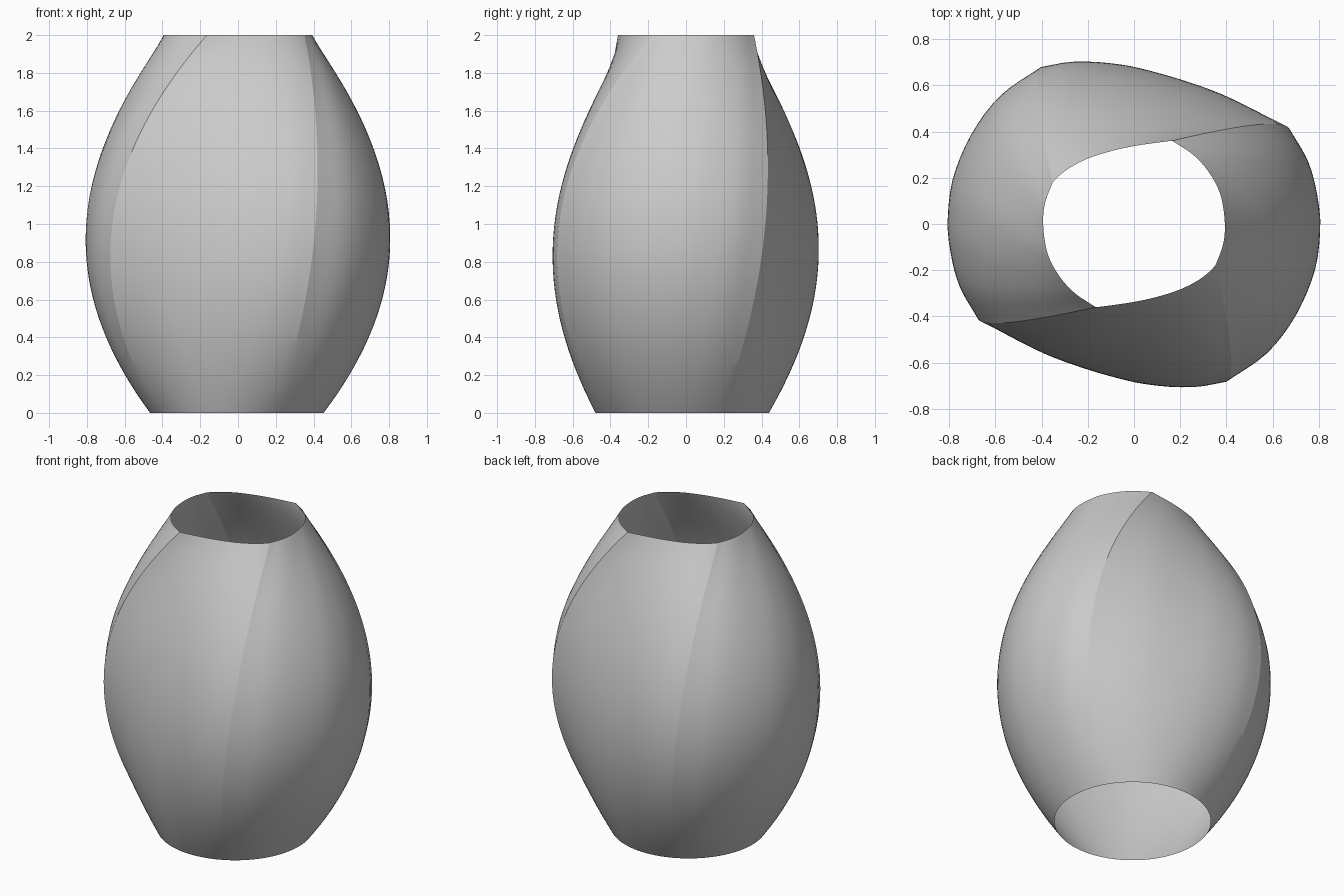
import bpy, math
from mathutils import Vector

if "Cube" in bpy.data.objects:
    bpy.data.objects.remove(bpy.data.objects["Cube"])

N = 24      # steps along each of the four sides
ROWS = 64   # steps up the height


def resample(pts, n=N):
    """Smooth curve through pts, returned as n evenly spaced points (end left out)."""
    p = [Vector(q) for q in pts]
    p = [2 * p[0] - p[1]] + p + [2 * p[-1] - p[-2]]
    dense = []
    for i in range(1, len(p) - 2):
        a, b, c, d = p[i - 1:i + 3]
        for k in range(20):
            t = k / 20
            dense.append(0.5 * (2 * b + (c - a) * t + (2 * a - 5 * b + 4 * c - d) * t**2
                                + (3 * b - a - 3 * c + d) * t**3))
    dense.append(p[-2])
    length = [0.0]
    for a, b in zip(dense, dense[1:]):
        length.append(length[-1] + (b - a).length)
    out, j = [], 0
    for k in range(n):
        s = length[-1] * k / n
        while length[j + 1] < s:
            j += 1
        f = (s - length[j]) / (length[j + 1] - length[j])
        out.append(dense[j].lerp(dense[j + 1], f))
    return out


def section(round_side, flat_side):
    """Round side and flat side, repeated by a half turn."""
    half = resample(flat_side) + resample(round_side)
    return half + [-q for q in half]


# Base ring: a plain circle
start = math.radians(26)
base = [Vector((-0.006 + 0.459 * math.cos(start + math.tau * i / (4 * N)),
                -0.02 + 0.459 * math.sin(start + math.tau * i / (4 * N))))
        for i in range(4 * N)]

# Belly ring and mouth ring, counter-clockwise from the sharp corner
belly = section(
    [(-.41, .672), (-.58, .55), (-.70, .39), (-.78, .20), (-.803, .03),
     (-.795, -.10), (-.752, -.27), (-.665, -.42)],
    [(.665, .42), (.40, .55), (.20, .62), (0, .672), (-.10, .688),
     (-.20, .696), (-.30, .693), (-.41, .672)])
mouth = section(
    [(-.353, .177), (-.385, .09), (-.393, 0), (-.376, -.12), (-.33, -.215),
     (-.26, -.296), (-.165, -.36)],
    [(.165, .36), (.10, .352), (0, .337), (-.10, .315), (-.20, .283),
     (-.28, .242), (-.33, .203), (-.353, .177)])

# Open vase wall: quadratic loft through the three rings
verts, faces = [], []
M = 4 * N
for r in range(ROWS + 1):
    t = r / ROWS
    w0, w1, w2 = (1 - t) * (1 - 2 * t), 4 * t * (1 - t), t * (2 * t - 1)
    for a, b, c in zip(base, belly, mouth):
        q = a * w0 + b * w1 + c * w2
        verts.append((q.x, q.y, 2 * t))
for r in range(ROWS):
    for i in range(M):
        j = (i + 1) % M
        faces.append((r * M + i, r * M + j, (r + 1) * M + j, (r + 1) * M + i))

mesh = bpy.data.meshes.new("vase_wall")
mesh.from_pydata(verts, [], faces)
vase = bpy.data.objects.new("vase_wall", mesh)
bpy.context.collection.objects.link(vase)
bpy.context.view_layer.objects.active = vase
vase.select_set(True)
bpy.ops.object.shade_smooth_by_angle(angle=math.radians(15))
